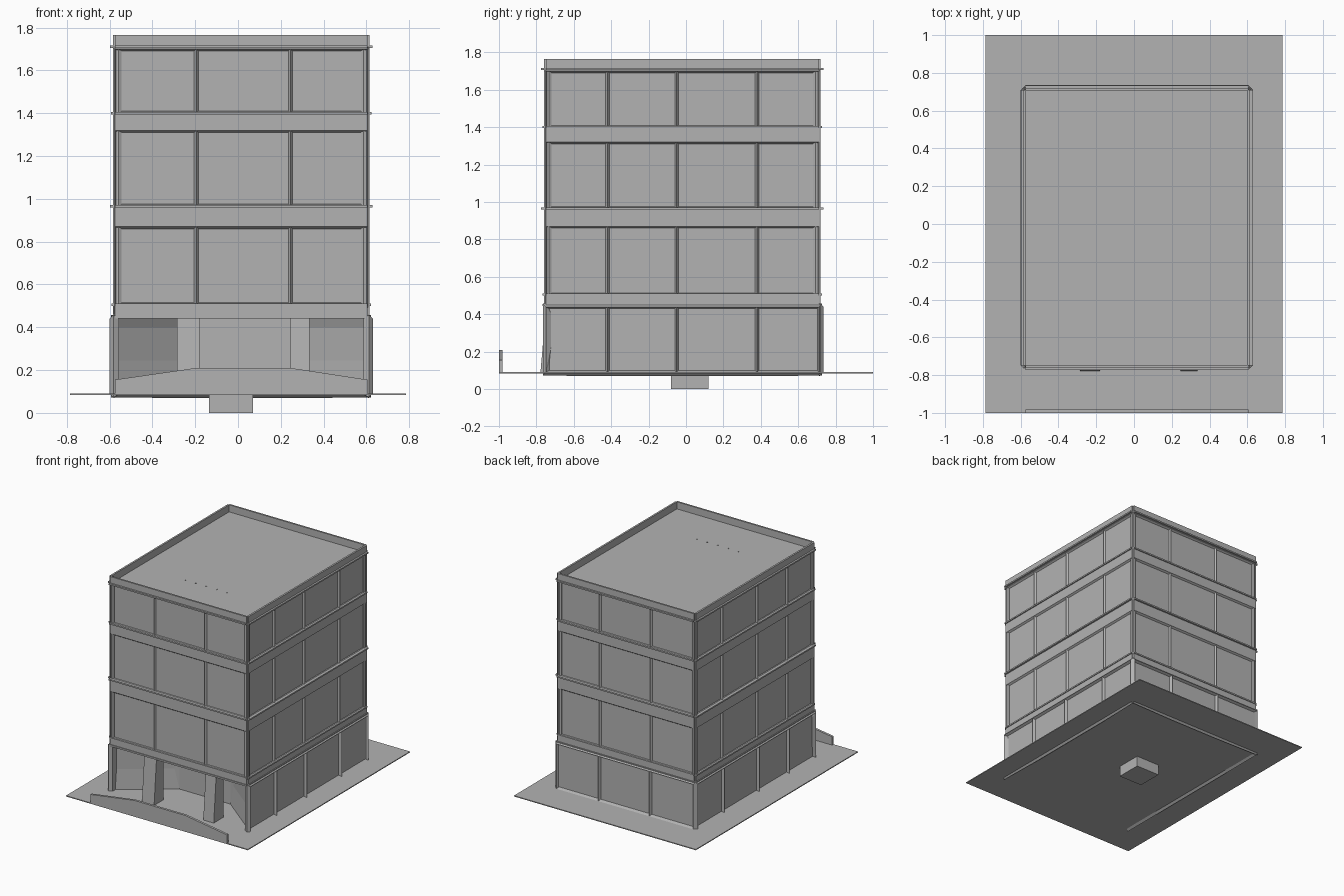
import bpy, bmesh
from mathutils import Vector

cube = bpy.data.objects.get("Cube")
if cube:
    bpy.data.objects.remove(cube, do_unlink=True)

grey = bpy.data.materials.new("concrete grey")
grey.use_nodes = True
grey.diffuse_color = (0.45, 0.45, 0.45, 1)
grey.node_tree.nodes["Principled BSDF"].inputs["Base Color"].default_value = (0.45, 0.45, 0.45, 1)


def finish(name, bm):
    mesh = bpy.data.meshes.new(name)
    bm.to_mesh(mesh)
    bm.free()
    mesh.materials.append(grey)
    obj = bpy.data.objects.new(name, mesh)
    bpy.context.collection.objects.link(obj)
    return obj


def box(name, x0, x1, y0, y1, z0, z1, lean=0):
    """Block between two corners; lean moves the foot of its front face along y."""
    bm = bmesh.new()
    bmesh.ops.create_cube(bm, size=1)
    for v in bm.verts:
        x, y, z = v.co
        v.co = (x1 if x > 0 else x0, y1 if y > 0 else y0, z1 if z > 0 else z0)
        if z < 0 and y < 0:
            v.co.y += lean
    return finish(name, bm)


def prism(points, offset):
    """Extrude a flat outline along the offset vector."""
    bm = bmesh.new()
    face = bm.faces.new([bm.verts.new(p) for p in points])
    ext = bmesh.ops.extrude_face_region(bm, geom=[face])
    verts = [g for g in ext["geom"] if isinstance(g, bmesh.types.BMVert)]
    bmesh.ops.translate(bm, vec=Vector(offset), verts=verts)
    if face.is_valid and len(bm.faces) < len(points) + 2:
        bm.faces.new([bm.verts.new(p) for p in points])
        bmesh.ops.remove_doubles(bm, verts=bm.verts[:], dist=1e-5)
    bmesh.ops.recalc_face_normals(bm, faces=bm.faces[:])
    return bm


def facade(name, axis, plane, bays, rows, panels, depth):
    """Wall with a grid of bays; the rows listed in panels get sloped recesses."""
    bm = bmesh.new()
    place = (lambda u, z: (u, plane, z)) if axis == "y" else (lambda u, z: (plane, u, z))
    grid = [[bm.verts.new(place(u, z)) for u in bays] for z in rows]
    recessed = []
    for r in range(len(rows) - 1):
        for c in range(len(bays) - 1):
            loop = [grid[r][c], grid[r][c + 1], grid[r + 1][c + 1], grid[r + 1][c]]
            if (axis == "y") == (plane > 0):
                loop.reverse()
            f = bm.faces.new(loop)
            if r in panels:
                recessed.append(f)
    bm.normal_update()
    bmesh.ops.inset_individual(bm, faces=recessed, thickness=0.014, depth=-depth)
    obj = finish(name, bm)
    solid = obj.modifiers.new("thickness", "SOLIDIFY")
    solid.thickness = 0.03
    solid.offset = -1


# Outer planes of the building
X0, X1, Y0, Y1 = -0.585, 0.615, -0.76, 0.72
GROUND, FIRST, ROOF, TOP = 0.09, 0.44, 1.71, 1.765
front_bays = [-0.575, -0.195, 0.245, 0.605]
side_bays = [-0.748, -0.42, -0.05, 0.38, 0.71]
levels = [FIRST, 0.505, 0.87, 0.965, 1.32, 1.40, 1.70, ROOF]
walls = {"front": ("y", Y0, front_bays), "back": ("y", Y1, front_bays),
         "left": ("x", X1, side_bays), "right": ("x", X0, side_bays)}

# Site slab and footing
box("site_slab", -0.785, 0.785, -1, 1, 0.083, GROUND)
box("footing", -0.135, 0.07, -0.08, 0.12, 0, 0.085)

# Upper storeys with the roof deck
box("upper_core", X0 + 0.025, X1 - 0.025, Y0 + 0.025, Y1 - 0.025, FIRST, ROOF)

for side, (axis, plane, bays) in walls.items():
    out = 1 if plane > 0 else -1
    facade(side + "_wall", axis, plane, bays, levels, (1, 3, 5), 0.014)
    if side != "front":
        facade(side + "_ground_wall", axis, plane + out * 0.015, bays,
               [GROUND, FIRST], (0,), 0.02)

    def strip(name, z0, z1, reach, depth):
        a, b = sorted((plane + out * reach, plane - out * depth))
        if axis == "y":
            box(name, bays[0], bays[-1], a, b, z0, z1)
        else:
            box(name, a, b, bays[0], bays[-1], z0, z1)

    # Parapet and thin cornices, which stop short of the corners
    strip(side + "_parapet", ROOF - 0.005, TOP, 0, 0.014)
    for i, (z, reach) in enumerate([(1.705, 0.014), (1.395, 0.008), (0.96, 0.014),
                                    (0.5, 0.006), (0.445, 0.006)]):
        strip(f"{side}_cornice_{i + 1}", z, z + 0.011, reach, 0.01)

# Ground storey with a splayed entrance recess
plan = [(-0.598, -0.75), (-0.19, -0.45), (0.25, -0.45), (0.628, -0.75),
        (0.6, -0.72), (0.6, 0.7), (-0.57, 0.7), (-0.57, -0.72)]
bm = prism([(x, y, GROUND) for x, y in plan], (0, 0, FIRST - GROUND))
splayed = [f for f in bm.faces if abs(f.normal.z) < 0.1 and f.normal.y < -0.3
           and abs(f.normal.x) > 0.3 and f.calc_area() > 0.1]
bmesh.ops.inset_individual(bm, faces=splayed, thickness=0.05, depth=-0.012)
for f in splayed:
    for v in f.verts:
        v.co.z = 0.245 if v.co.z < 0.26 else 0.40
finish("ground_core", bm)

# Leaning entrance piers
for side, a, b in (("right", -0.285, -0.18), ("left", 0.245, 0.335)):
    box(side + "_entrance_pier", a, b, -0.748, -0.66, GROUND, FIRST + 0.005, lean=-0.03)

# Low forecourt wall with a raised middle
outline = [(-0.575, GROUND), (0.605, GROUND), (0.605, 0.155),
           (0.245, 0.21), (-0.195, 0.21), (-0.575, 0.155)]
finish("forecourt_wall", prism([(x, -1, z) for x, z in outline], (0, 0.018, 0)))

# Small roof pins
for i in range(5):
    x = -0.17 + i * 0.09
    box(f"roof_pin_{i + 1}", x, x + 0.006, -0.413, -0.407, ROOF - 0.005, ROOF + 0.003)
